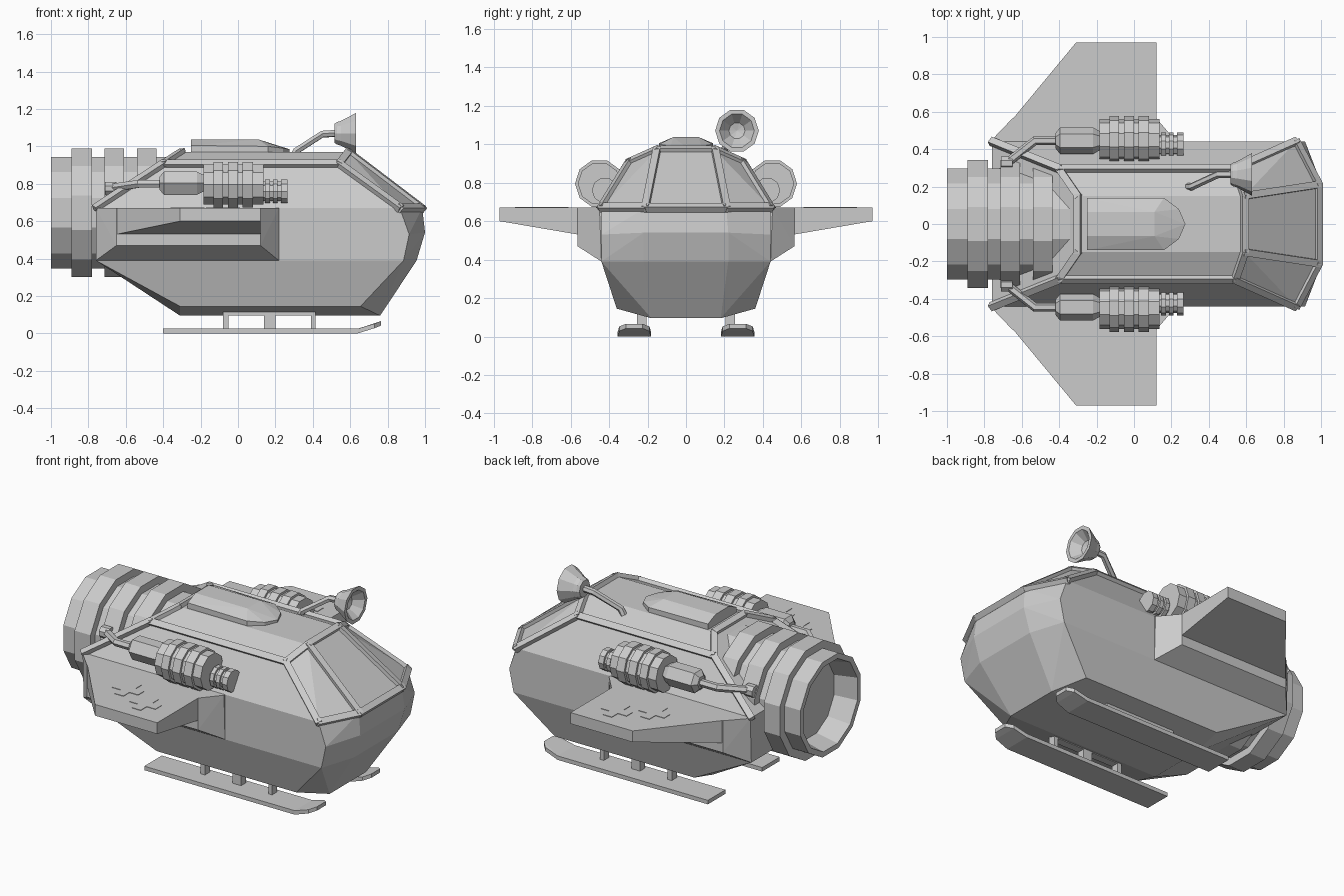
import bpy, bmesh, math
from mathutils import Vector

if "Cube" in bpy.data.objects:
    bpy.data.objects.remove(bpy.data.objects["Cube"])


def finish(name, bm, mirror=False):
    bmesh.ops.remove_doubles(bm, verts=bm.verts, dist=1e-5)
    bmesh.ops.recalc_face_normals(bm, faces=bm.faces)
    me = bpy.data.meshes.new(name)
    bm.to_mesh(me)
    bm.free()
    ob = bpy.data.objects.new(name, me)
    bpy.context.collection.objects.link(ob)
    if mirror:
        m = ob.modifiers.new("mirror", 'MIRROR')
        m.use_axis = (False, True, False)
        m.use_mirror_merge = False
    return ob


def add_hull(bm, pts):
    vs = [bm.verts.new(p) for p in pts]
    r = bmesh.ops.convex_hull(bm, input=vs)
    junk = {e for e in r['geom_interior'] + r['geom_unused'] if isinstance(e, bmesh.types.BMVert)}
    bmesh.ops.delete(bm, geom=list(junk), context='VERTS')


def solid(name, pts, both_sides=False, mirror=False):
    """Convex faceted body; both_sides adds the y-mirrored points."""
    if both_sides:
        pts = pts + [(x, -y, z) for x, y, z in pts if y]
    bm = bmesh.new()
    add_hull(bm, pts)
    bmesh.ops.dissolve_limit(bm, angle_limit=0.02, verts=bm.verts, edges=bm.edges)
    return finish(name, bm, mirror)


def box(name, x0, x1, y0, y1, z0, z1, mirror=False):
    return solid(name, [(x, y, z) for x in (x0, x1) for y in (y0, y1) for z in (z0, z1)], mirror=mirror)


def lathe(name, profile, sides, cy, cz, mirror=False):
    """Turn (x, radius) points around an x-aligned axis."""
    bm = bmesh.new()
    k = 1 / math.cos(math.pi / sides)
    rings = []
    for x, r in profile:
        rings.append([bm.verts.new((x, cy + r * k * math.sin((i + .5) * math.tau / sides),
                                    cz + r * k * math.cos((i + .5) * math.tau / sides)))
                      for i in range(sides)])
    for a, b in zip(rings, rings[1:]):
        for i in range(sides):
            j = (i + 1) % sides
            bm.faces.new((a[i], a[j], b[j], b[i]))
    return finish(name, bm, mirror)


def ribbed(x0, x1, r, ribs, rr):
    """Profile of a cylinder with raised square ribs."""
    p = [(x0, 0), (x0, r)]
    for a, b in ribs:
        p += [(a, r), (a, rr), (b, rr), (b, r)]
    return p + [(x1, r), (x1, 0)]


def pipe(name, pts, radius):
    cu = bpy.data.curves.new(name, 'CURVE')
    cu.dimensions = '3D'
    cu.bevel_depth = radius
    cu.bevel_resolution = 1
    cu.use_fill_caps = True
    sp = cu.splines.new('POLY')
    sp.points.add(len(pts) - 1)
    for p, c in zip(sp.points, pts):
        p.co = (*c, 1)
    sp.use_smooth = False
    ob = bpy.data.objects.new(name, cu)
    bpy.context.collection.objects.link(ob)


def bars(name, edges, w=.038, t=.035):
    """Rectangular frame bars along (start, end, normal) edges."""
    bm = bmesh.new()
    for a, b, n in edges:
        a, b = Vector(a), Vector(b)
        d = (b - a).normalized()
        s = d.cross(Vector(n)).normalized()
        n = s.cross(d)
        add_hull(bm, [p + s * i * w / 2 + n * j * t / 2
                      for p in (a - d * .008, b + d * .008) for i in (-1, 1) for j in (-1, 1)])
    return finish(name, bm)


def flip(p):
    return (p[0], -p[1], p[2])


# Lower hull with faceted nose
solid("lower_hull", [
    (-.76, .44, .67), (.865, .44, .67), (.985, .21, .67),
    (.915, .44, .53), (1.0, .22, .54),
    (-.76, .44, .39), (.885, .44, .39), (.955, .22, .39),
    (-.31, .36, .145), (.655, .36, .145), (-.31, .18, .095), (.76, .18, .095)], True)

# Cabin with sloped windshield and rear deck
B, S, N = (-.76, .44, .67), (.865, .44, .67), (.985, .21, .67)
E1, E2 = (-.40, .295, .905), (.54, .295, .905)
R1, R2 = (-.30, .15, .97), (.59, .15, .97)
solid("cabin", [B, S, N, E1, E2, R1, R2], True)

# Raised frame bars along the cabin edges
frame = [(B, E1, (-.4, .6, .6)), (E1, E2, (0, .7, .7)), (E2, S, (.5, .7, .5)),
         (R2, N, (.7, .2, .7)), (S, N, (.5, .5, .7)), (E2, R2, (.4, .3, .8)),
         (E1, R1, (-.3, .3, .9))]
frame += [(flip(a), flip(b), flip(n)) for a, b, n in frame]
frame += [(N, flip(N), (.6, 0, .8)), (R2, flip(R2), (.4, 0, .9)), (R1, flip(R1), (-.3, 0, .9))]
bars("cabin_frame", frame)

# Roof hatch
solid("roof_hatch", [
    (-.25, .14, .96), (.16, .14, .96), (.24, .08, .96), (.275, 0, .96),
    (-.25, .14, 1.005), (.16, .14, 1.0), (.24, .08, .99), (.275, 0, .985),
    (-.25, .065, 1.037), (.11, .065, 1.037)], True)

# Main engine with recessed nozzle
prof = [(-.86, 0), (-.86, .235), (-1.0, .265)] + \
    ribbed(-1.0, -.31, .297, [(-.89, -.78), (-.715, -.61), (-.54, -.435)], .343)[1:]
lathe("main_engine", prof, 12, 0, .645)

# Side sponsons and wings
solid("sponson", [(x, .42, z) for x in (-.76, .218) for z in (.39, .67)] +
      [(-.76, .44, .39), (.218, .44, .39), (-.76, .45, .67), (.218, .45, .67)] +
      [(x, .565, z) for x in (-.65, .12) for z in (.47, .67)], mirror=True)
solid("wing", [(-.65, .56, .53), (.12, .56, .53), (-.65, .56, .67), (.12, .56, .67),
               (-.31, .97, .60), (.12, .97, .60), (-.31, .97, .67), (.12, .97, .67)], mirror=True)

# Thin stepped cover plates on the wings
cross = [(-1, -3), (1, -3), (1, -1), (3, -1), (3, 1), (1, 1),
         (1, 3), (-1, 3), (-1, 1), (-3, 1), (-3, -1), (-1, -1)]
bm = bmesh.new()
for cx, cy in ((-.27, .70), (-.08, .80)):
    f = bm.faces.new([bm.verts.new((cx + u * .03, cy + v * .03, .668)) for u, v in cross])
    top = bmesh.ops.extrude_face_region(bm, geom=[f])['geom']
    bmesh.ops.translate(bm, vec=(0, 0, .005), verts=[v for v in top if isinstance(v, bmesh.types.BMVert)])
finish("wing_plate", bm, True)

# Side thruster pods: ribbed body, tail, coupling, feed pipe
lathe("pod_body", ribbed(-.185, .135, .107, [(-.13, -.08), (-.053, 0), (.025, .08)], .121),
      10, .45, .795, True)
lathe("pod_tail", ribbed(.12, .265, .052, [(.145, .17), (.187, .212), (.23, .265)], .064),
      10, .422, .76, True)
lathe("pod_coupling", [(-.42, 0), (-.42, .035), (-.395, .062), (-.22, .062), (-.185, .045), (-.185, 0)],
      6, .445, .803, True)
lathe("pod_mount", [(-.71, 0), (-.71, .035), (-.65, .035), (-.65, 0)], 8, .325, .775, True)
for s, side in ((1, "back"), (-1, "front")):
    pipe("pod_pipe_" + side, [(-.40, s * .445, .80), (-.53, s * .445, .80), (-.70, s * .31, .775)], .024)

# Dish antenna on a bent arm
pipe("antenna_arm", [(.29, .20, .94), (.31, .20, .975), (.45, .265, 1.065), (.53, .265, 1.07)], .02)
lathe("antenna_dish", [(.515, 0), (.515, .05), (.53, .06), (.55, .066), (.63, .108),
                       (.63, .086), (.575, .04), (.565, 0)], 10, .265, 1.07)

# Landing skids with struts
solid("skid_runner", [(x, y, z) for x in (-.40, .64) for y in (.182, .355) for z in (0, .025)], mirror=True)
solid("skid_tip", [(.64, y, z) for y in (.182, .355) for z in (0, .025)] +
      [(.73, y, z) for y in (.19, .347) for z in (.028, .052)] +
      [(.765, y, z) for y in (.225, .312) for z in (.042, .066)], mirror=True)
for i, (x0, x1) in enumerate(((-.08, -.05), (.14, .20), (.39, .415))):
    box("skid_strut_%d" % (i + 1), x0, x1, .205, .255, .02, .15, True)
box("skid_rail", -.08, .415, .205, .255, .097, .15, True)
